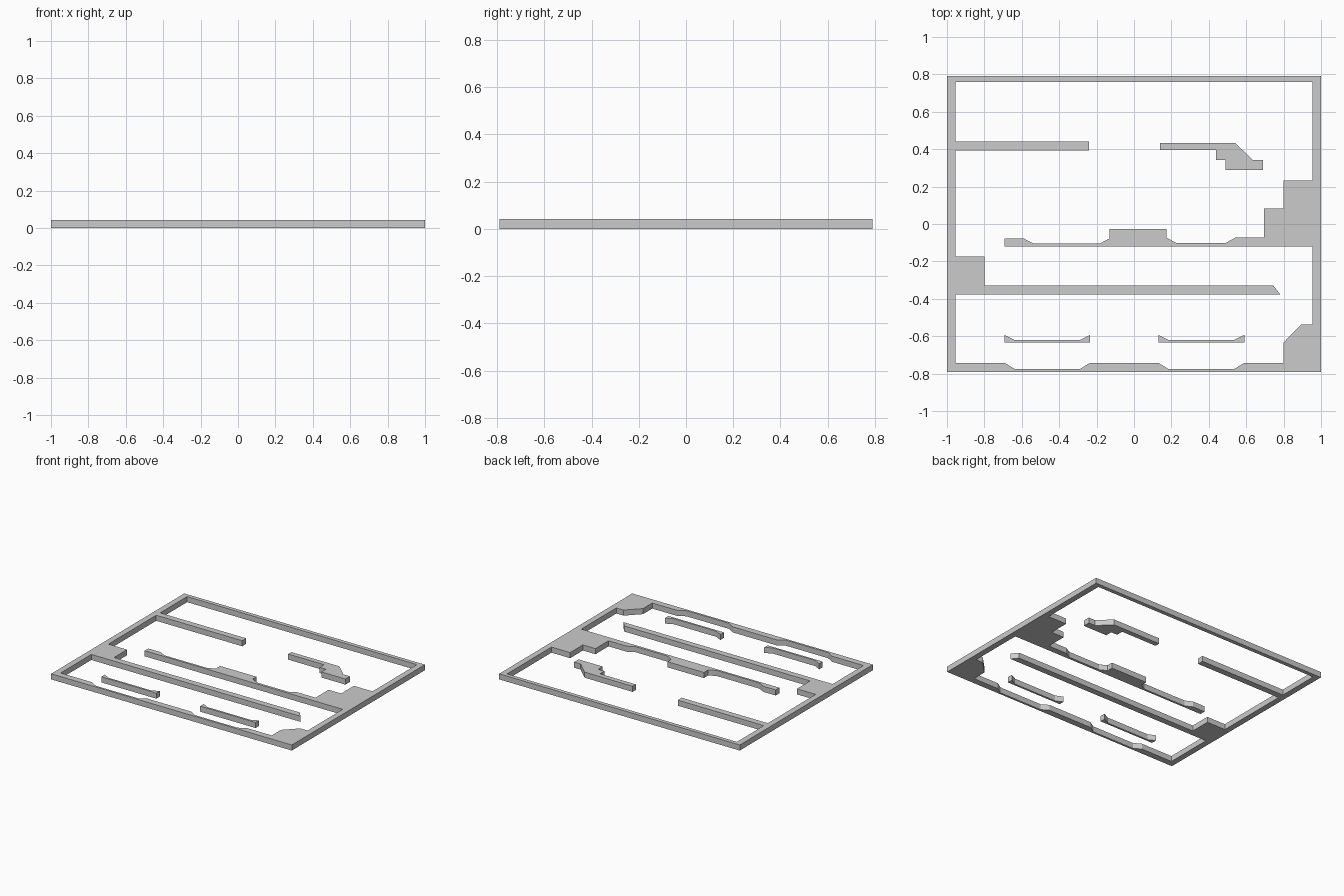
import bpy, bmesh

if "Cube" in bpy.data.objects:
    bpy.data.objects.remove(bpy.data.objects["Cube"])

HEIGHT = 0.042


def plate(name, *loops):
    """Fill flat outlines (first is outer, others are holes) and extrude them up."""
    bm = bmesh.new()
    for pts in loops:
        vs = [bm.verts.new((x, y, 0)) for x, y in pts]
        for a, b in zip(vs, vs[1:] + vs[:1]):
            bm.edges.new((a, b))
    bmesh.ops.triangle_fill(bm, edges=bm.edges[:], use_beauty=True, use_dissolve=False)
    top = bmesh.ops.extrude_face_region(bm, geom=bm.faces[:])["geom"]
    for v in (g for g in top if isinstance(g, bmesh.types.BMVert)):
        v.co.z = HEIGHT
    bmesh.ops.recalc_face_normals(bm, faces=bm.faces[:])
    me = bpy.data.meshes.new(name)
    bm.to_mesh(me)
    bm.free()
    ob = bpy.data.objects.new(name, me)
    bpy.context.collection.objects.link(ob)
    return ob


def dip(x0, x1, y, depth):
    """Shallow recess with sloped ends along an edge."""
    s = 0.052
    return [(x0, y), (x0 + s, y - depth), (x1 - s, y - depth), (x1, y)]


# Inner outline of the frame, anticlockwise from the top left corner
left_side = [(-0.955, 0.76),
             # upper left shelf
             (-0.955, 0.44), (-0.24, 0.44), (-0.24, 0.393), (-0.955, 0.393),
             # left step and long shelf
             (-0.955, -0.175), (-0.80, -0.175), (-0.80, -0.33), (0.745, -0.33),
             (0.783, -0.377), (-0.955, -0.377), (-0.955, -0.742)]
floor = (dip(-0.692, -0.235, -0.742, 0.032) + dip(0.13, 0.59, -0.742, 0.032)
         + [(0.80, -0.742), (0.80, -0.633), (0.895, -0.537), (0.955, -0.537)])
middle_shelf = ([(0.955, -0.12), (-0.692, -0.12), (-0.692, -0.077)]
                + dip(-0.59, -0.13, -0.077, 0.027)
                + [(-0.13, -0.027), (0.173, -0.027)]
                + dip(0.173, 0.542, -0.073, 0.028)
                + [(0.695, -0.073), (0.695, 0.082), (0.80, 0.082),
                   (0.80, 0.233), (0.955, 0.233), (0.955, 0.76)])
outer = [(-1, -0.79), (1, -0.79), (1, 0.79), (-1, 0.79)]
plate("frame_with_shelves", outer, left_side + floor + middle_shelf)

# Floating stepped shelf, upper right
plate("floating_step", [(0.14, 0.434), (0.54, 0.434), (0.635, 0.343), (0.69, 0.343),
                        (0.69, 0.29), (0.49, 0.29), (0.49, 0.343), (0.438, 0.343),
                        (0.438, 0.396), (0.14, 0.396)])

# Two small trays above the floor recesses
for side, x0, x1 in (("left", -0.692, -0.235), ("right", 0.13, 0.59)):
    plate(f"tray_{side}", dip(x0, x1, -0.593, 0.026) + [(x1, -0.634), (x0, -0.634)])
